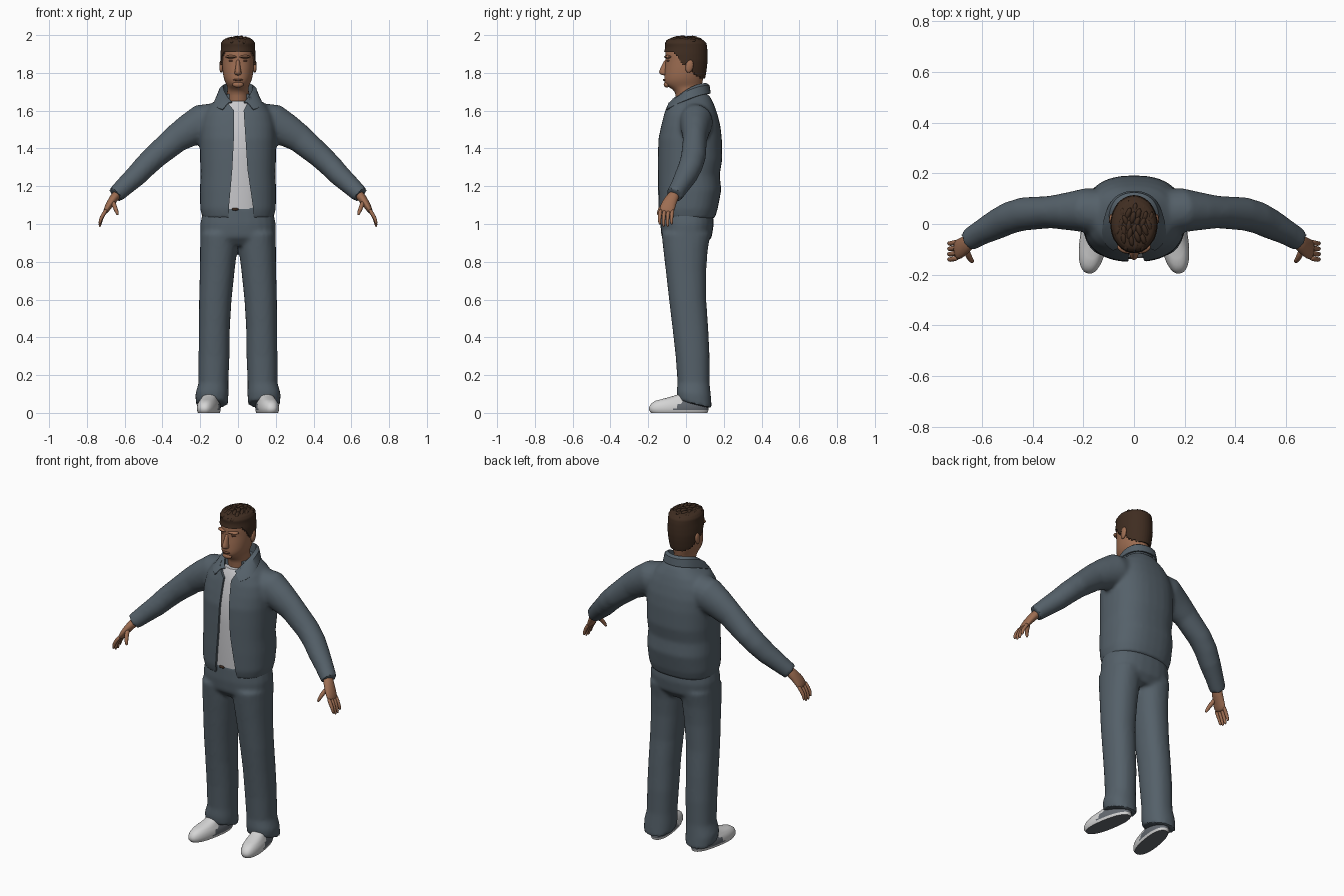
import bpy, bmesh, math, random
from mathutils import Vector, Matrix

if "Cube" in bpy.data.objects:
    bpy.data.objects.remove(bpy.data.objects["Cube"])
random.seed(4)


def colour(name, r, g, b):
    m = bpy.data.materials.new(name)
    m.use_nodes = True
    m.diffuse_color = (r, g, b, 1)
    bsdf = m.node_tree.nodes["Principled BSDF"]
    bsdf.inputs["Base Color"].default_value = (r, g, b, 1)
    bsdf.inputs["Roughness"].default_value = 0.8
    return m


DENIM = colour("slate cloth", .09, .118, .142)
SHIRT = colour("shirt white", .58, .58, .60)
SKIN = colour("skin", .34, .155, .085)
DARK_SKIN = colour("lip and eyelid", .17, .07, .04)
HAIR = colour("brown hair", .05, .026, .015)
SHOE = colour("shoe white", .66, .66, .66)
PANEL = colour("shoe grey", .13, .145, .165)


def spow(v, p):
    return math.copysign(abs(v) ** p, v)


def ring(c, u, v, a, b, p=1.0, n=24):
    """Superellipse around c in the plane of u and v."""
    ts = [math.tau * i / n for i in range(n)]
    return [c + u * a * spow(math.sin(t), p) - v * b * spow(math.cos(t), p) for t in ts]


def level(z, x, rx, yf, yb, p=1.0, tilt=0.0, n=24):
    """Horizontal ring from its front and back y."""
    c = Vector((x, (yf + yb) / 2, z))
    return ring(c, Vector((1, 0, 0)), Vector((0, 1, tilt)), rx, (yb - yf) / 2, p, n)


def loft(bm, rings, closed=True):
    rows = [[bm.verts.new(co) for co in r] for r in rings]
    n = len(rows[0])
    for lo, hi in zip(rows, rows[1:]):
        for i in range(n if closed else n - 1):
            j = (i + 1) % n
            bm.faces.new((lo[i], lo[j], hi[j], hi[i]))
    if closed:
        bm.faces.new(rows[0][::-1])
        bm.faces.new(rows[-1])


def tube(bm, path, s=1, n=12):
    """Oval tube through (x, y, z, thickness, width) stations, mirrored by s."""
    pts = [Vector((s * q[0], q[1], q[2])) for q in path]
    rings = []
    for i, q in enumerate(path):
        d = (pts[min(i + 1, len(pts) - 1)] - pts[max(i - 1, 0)]).normalized()
        v = Vector((0, 1, 0))
        v = (v - d * v.dot(d)).normalized()
        rings.append(ring(pts[i], d.cross(v), v, q[3], q[4], 1, n))
    loft(bm, rings)


def make(name, bm, mats, mods=(), angle=40):
    bmesh.ops.recalc_face_normals(bm, faces=bm.faces)
    me = bpy.data.meshes.new(name)
    bm.to_mesh(me)
    bm.free()
    ob = bpy.data.objects.new(name, me)
    bpy.context.collection.objects.link(ob)
    for m in mats:
        me.materials.append(m)
    bpy.ops.object.select_all(action='DESELECT')
    bpy.context.view_layer.objects.active = ob
    ob.select_set(True)
    for kind, settings in mods:
        mod = ob.modifiers.new(kind.lower(), kind)
        for key, val in settings.items():
            setattr(mod, key, val)
        bpy.ops.object.modifier_apply(modifier=mod.name)
    bpy.ops.object.shade_smooth_by_angle(angle=math.radians(angle))
    return ob


def blob(name, loc, scale, mat, turn=0.0, axis='Y'):
    bm = bmesh.new()
    m = Matrix.Translation(loc) @ Matrix.Rotation(turn, 4, axis) @ Matrix.Diagonal((*scale, 1))
    bmesh.ops.create_uvsphere(bm, u_segments=12, v_segments=8, radius=1, matrix=m)
    return make(name, bm, [mat], angle=80)


SUB = ('SUBSURF', {"levels": 1})
MELT = [('REMESH', {"mode": 'VOXEL', "voxel_size": .011}), ('SMOOTH', {"factor": .5, "iterations": 5})]

# Trousers: two legs and a seat melted together
bm = bmesh.new()
LEG = [(.045, .138, .085, -.045, .137, -.25), (.1, .138, .088, -.05, .132, -.12),
       (.16, .13, .079, -.045, .125, 0), (.3, .127, .082, -.055, .125, 0),
       (.45, .125, .082, -.072, .118, 0), (.6, .12, .086, -.09, .107, 0),
       (.75, .11, .092, -.107, .107, 0), (.86, .103, .098, -.12, .115, 0), (.95, .1, .099, -.13, .13, 0)]
for s in (1, -1):
    loft(bm, [level(z, s * x, rx, yf, yb, .9, t) for z, x, rx, yf, yb, t in LEG])
SEAT = [(.885, .14, -.09, .1), (.93, .198, -.13, .137), (1.0, .2, -.136, .147), (1.095, .18, -.132, .14)]
loft(bm, [level(z, 0, rx, yf, yb, .85) for z, rx, yf, yb in SEAT])
make("trousers", bm, [DENIM], MELT)
blob("belt_buckle", (-.015, -.133, 1.078), (.018, .006, .008), HAIR)

# Front opening cutter for the jacket
bm = bmesh.new()
OPENING = [(.95, -.055, .09, -.113), (1.1, -.047, .078, -.117), (1.29, -.03, .05, -.118),
           (1.45, -.022, .04, -.115), (1.6, -.02, .03, -.075), (1.66, -.07, .06, -.03), (1.76, -.08, .08, -.03)]
loft(bm, [[Vector(q) for q in ((l, -.4, z), (r, -.4, z), (r, y, z), (l, y, z))] for z, l, r, y in OPENING])
cutter = make("opening_cutter", bm, [DENIM])
cutter.hide_render = True
cutter.hide_set(True)

# Jacket: body and sleeves melted together, then opened
BODY = [(1.03, .188, -.135, .152), (1.08, .2, -.147, .168), (1.18, .202, -.15, .187), (1.26, .198, -.15, .178),
        (1.34, .201, -.15, .192), (1.45, .203, -.147, .19), (1.52, .2, -.132, .182),
        (1.58, .185, -.117, .167), (1.63, .15, -.1, .15), (1.67, .1, -.08, .13), (1.69, .075, -.05, .115)]
SLEEVE = [(.09, .04, 1.56, .085, .09), (.19, .055, 1.535, .1, .088), (.26, .05, 1.495, .088, .075),
          (.33, .047, 1.45, .075, .064), (.435, .04, 1.36, .065, .066), (.49, .025, 1.308, .062, .064),
          (.54, .0, 1.255, .058, .06), (.60, -.032, 1.2, .051, .05), (.65, -.062, 1.153, .045, .045)]
bm = bmesh.new()
loft(bm, [level(z, 0, rx, yf, yb, .82, 0, 32) for z, rx, yf, yb in BODY])
for s in (1, -1):
    tube(bm, SLEEVE, s, 20)
cut = ('BOOLEAN', {"operation": 'DIFFERENCE', "object": cutter, "solver": 'EXACT'})
make("jacket", bm, [DENIM], MELT + [cut])

# Shirt just inside the jacket
bm = bmesh.new()
loft(bm, [level(z, 0, rx - .05, yf + .014, yb - .05, .82) for z, rx, yf, yb in BODY[1:9]]
     + [level(1.65, 0, .075, -.075, .08)])
make("shirt", bm, [SHIRT])

# Folded collar
bm = bmesh.new()
stand, fold, mid, fall = [], [], [], []
for i in range(41):
    t = .45 + (math.tau - .9) * i / 40
    k = (1 + math.cos(t)) / 2
    sn, cs = math.sin(t), math.cos(t)
    stand.append(Vector((.078 * sn, .03 - (.078 + .03 * k) * cs, 1.66 - .06 * k)))
    fold.append(Vector((.08 * sn, .03 - (.08 + .04 * k) * cs, 1.742 - .11 * k ** 2.5)))
    fall.append(Vector(((.1 + .1 * k ** 3) * sn, .03 - (.097 + .052 * k) * cs, 1.69 - .095 * k ** 2)))
    mid.append(fold[-1].lerp(fall[-1], .3) + Vector((.006 * sn, -.006 * cs, .006)))
loft(bm, [stand, fold, mid, fall], closed=False)
make("collar", bm, [DENIM], [('SOLIDIFY', {"thickness": .008, "offset": 0})])

# Hands: palm, four fingers and thumb
for s, side in ((1, "left"), (-1, "right")):
    bm = bmesh.new()
    tube(bm, [(.63, -.05, 1.17, .028, .03), (.664, -.082, 1.128, .024, .036),
              (.692, -.1, 1.085, .018, .044), (.706, -.105, 1.055, .012, .038)], s)
    for i in range(4):
        y, drop = -.07 - .021 * i, .012 * (i in (1, 2))
        tube(bm, [(.694, y, 1.08, .012, .012), (.717, y - .006, 1.045, .011, .011),
                  (.73, y - .008, 1.02 - drop, .01, .01), (.732, y - .005, .995 - drop, .006, .006)], s, 8)
    tube(bm, [(.665, -.095, 1.125, .014, .016), (.652, -.13, 1.09, .013, .013),
              (.642, -.145, 1.065, .011, .011), (.635, -.149, 1.045, .006, .006)], s, 8)
    make(side + "_hand", bm, [SKIN], [SUB], 80)

# Shoes: white toe and rim, grey quarter and tread
UPPER = [(0, .05, -.188, .115), (.014, .055, -.198, .12), (.03, .056, -.198, .12), (.048, .053, -.188, .118),
         (.064, .046, -.165, .116), (.078, .041, -.11, .112), (.095, .038, -.05, .11), (.12, .036, -.01, .1)]
for s, side in ((1, "left"), (-1, "right")):
    bm = bmesh.new()
    loft(bm, [level(z, 0, rx, yf, yb, .85, 0, 32) for z, rx, yf, yb in UPPER])
    bmesh.ops.subdivide_edges(bm, edges=bm.edges, cuts=1, use_grid_fill=True)
    bm.normal_update()
    for f in bm.faces:
        c = f.calc_center_median()
        f.material_index = int(c.z < .002 or (c.z > .014 and c.y > -.075 + 1.1 * (c.z - .02)))
    turn = Matrix.Translation((s * .148, 0, 0)) @ Matrix.Rotation(s * .17, 4, 'Z')
    bmesh.ops.transform(bm, matrix=turn, verts=bm.verts)
    make(side + "_shoe", bm, [SHOE, PANEL], angle=50)

# Head and neck
SKULL = [(1.735, -.11, .085, .06), (1.76, -.118, .09, .073), (1.79, -.115, .097, .08), (1.83, -.113, .103, .084),
         (1.865, -.107, .106, .086), (1.9, -.112, .106, .086), (1.935, -.104, .104, .083)]
NECK = [(1.6, -.05, .09, .062), (1.66, -.055, .083, .06), (1.7, -.055, .08, .058), (1.722, -.085, .081, .056)]
CROWN = [(1.962, -.08, .085, .068), (1.975, -.04, .05, .035)]
bm = bmesh.new()
loft(bm, [level(z, 0, rx, yf, yb, 1) for z, yf, yb, rx in NECK + SKULL + CROWN])
make("head", bm, [SKIN], [SUB], 80)

# Nose, brows, eyes, lips and ears
bm = bmesh.new()
NOSE = [(1.786, -.124, .013), (1.795, -.143, .02), (1.808, -.145, .018), (1.835, -.132, .012), (1.875, -.112, .011)]
loft(bm, [level(z, 0, w, yf, -.085, 1, 0, 12) for z, yf, w in NOSE])
make("nose", bm, [SKIN], [SUB], 80)
blob("lips", (0, -.114, 1.763), (.026, .008, .006), DARK_SKIN)
blob("chin", (0, -.102, 1.738), (.03, .016, .016), SKIN)
for s, side in ((1, "left"), (-1, "right")):
    blob(side + "_brow_ridge", (s * .036, -.096, 1.885), (.032, .018, .009), SKIN, s * .3, 'Z')
    blob(side + "_eyebrow", (s * .038, -.104, 1.884), (.025, .011, .004), HAIR, s * .35, 'Z')
    blob(side + "_eye", (s * .036, -.095, 1.864), (.015, .006, .005), DARK_SKIN, s * .35, 'Z')
    blob(side + "_ear", (s * .089, .018, 1.835), (.01, .021, .035), SKIN, -.2, 'X')


# Cropped hair: skull shell trimmed along the hairline
def hairline(y):
    stops = [(-1, 1.915), (-.075, 1.915), (-.045, 1.885), (-.02, 1.845), (.02, 1.85), (.045, 1.79), (1, 1.765)]
    for (y0, z0), (y1, z1) in zip(stops, stops[1:]):
        if y <= y1:
            return z0 + (z1 - z0) * min(1, (y - y0) / min(y1 - y0, .05))
    return z1


bm = bmesh.new()
CAP = [(1.958, -.106, .1, .083), (1.975, -.092, .082, .072), (1.985, -.06, .05, .045)]
loft(bm, [level(z, 0, rx + .007, yf - .006, yb + .008, 1, 0, 40) for z, yf, yb, rx in SKULL + CAP])
bmesh.ops.subdivide_edges(bm, edges=bm.edges, cuts=2, use_grid_fill=True)
low = [f for f in bm.faces if f.calc_center_median().z < hairline(f.calc_center_median().y)]
bmesh.ops.delete(bm, geom=low, context='FACES')
make("hair", bm, [HAIR], [('SOLIDIFY', {"thickness": .012, "offset": -1})], 60)

# Swept tufts on the crown
bm = bmesh.new()
for i in range(30):
    r, a = math.sqrt((i + .5) / 30), i * 2.4
    x, y = .073 * r * math.sin(a), -.008 - .085 * r * math.cos(a)
    place = Matrix.Translation((x, y, 1.983 - .022 * r ** 3 + random.uniform(-.004, .003)))
    place = place @ Matrix.Rotation(random.uniform(-.5, .5), 4, 'Z') @ Matrix.Rotation(.2, 4, 'X')
    place = place @ Matrix.Diagonal((.012, .028, .013, 1))
    bmesh.ops.create_uvsphere(bm, u_segments=8, v_segments=6, radius=1, matrix=place)
make("hair_tufts", bm, [HAIR], angle=50)
